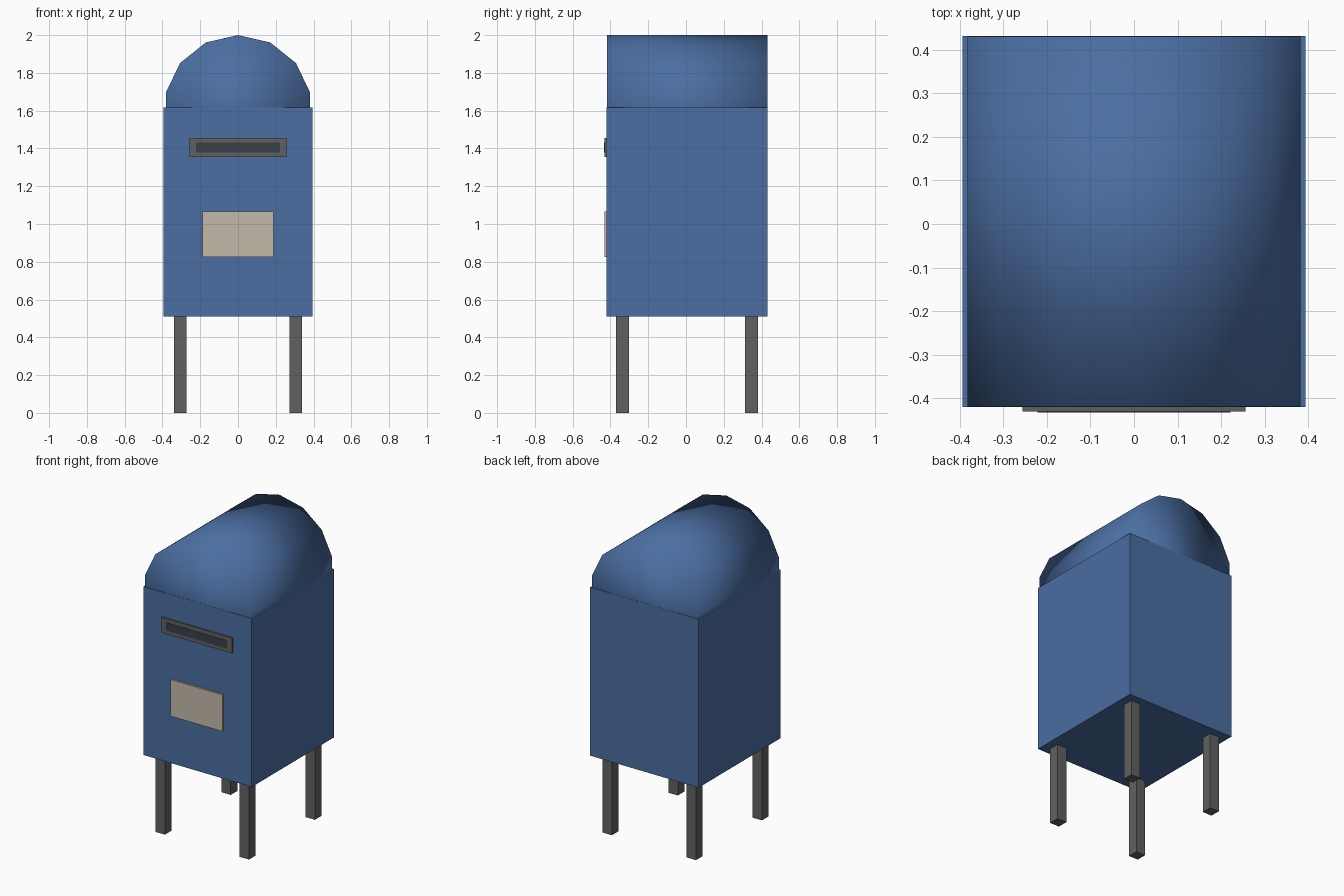
import bpy, math

if "Cube" in bpy.data.objects:
    bpy.data.objects.remove(bpy.data.objects["Cube"])


def material(name, rgb):
    m = bpy.data.materials.new(name)
    m.diffuse_color = (*rgb, 1.0)
    m.use_nodes = True
    m.node_tree.nodes["Principled BSDF"].inputs["Base Color"].default_value = m.diffuse_color
    return m


blue = material("postal blue", (0.07, 0.155, 0.36))
grey = material("metal grey", (0.12, 0.12, 0.12))
dark = material("slot dark", (0.04, 0.052, 0.07))
beige = material("label beige", (0.55, 0.49, 0.40))


def box(name, x, y, z, mat):
    """Axis-aligned box from (min, max) pairs."""
    bpy.ops.mesh.primitive_cube_add(
        size=1, location=[(a + b) / 2 for a, b in (x, y, z)])
    o = bpy.context.object
    o.name = name
    o.scale = [b - a for a, b in (x, y, z)]
    bpy.ops.object.transform_apply(location=False, rotation=False, scale=True)
    o.data.materials.append(mat)
    return o


FRONT, BACK = -0.42, 0.432

# Main box
box("body", (-0.394, 0.394), (FRONT, BACK), (0.51, 1.617), blue)

# Rounded lid: a 14-sided barrel lying front to back, smooth shaded,
# its ends set a hair inside the body faces
R = 0.392
bpy.ops.mesh.primitive_cylinder_add(
    vertices=14, radius=R, depth=BACK - FRONT - 0.002,
    location=(0, (FRONT + BACK) / 2, 2.0 - R), rotation=(math.pi / 2, 0, 0))
lid = bpy.context.object
lid.name = "rounded_lid"
bpy.ops.object.transform_apply(location=False, rotation=True, scale=False)
lid.data.materials.append(blue)
bpy.ops.object.shade_smooth()

# Four square legs
for side, sx in (("left", -1), ("right", 1)):
    for end, cy in (("front", -0.337), ("back", 0.347)):
        cx = sx * 0.306
        box(f"{end}_{side}_leg", (cx - 0.034, cx + 0.034),
            (cy - 0.034, cy + 0.034), (0, 0.515), grey)

# Mail slot frame, its dark opening, and the label plate
box("slot_frame", (-0.256, 0.256), (-0.4305, FRONT + 0.005), (1.355, 1.456), grey)
box("slot_opening", (-0.222, 0.222), (-0.433, FRONT), (1.379, 1.431), dark)
box("label_plate", (-0.189, 0.189), (-0.432, FRONT + 0.005), (0.825, 1.065), beige)
